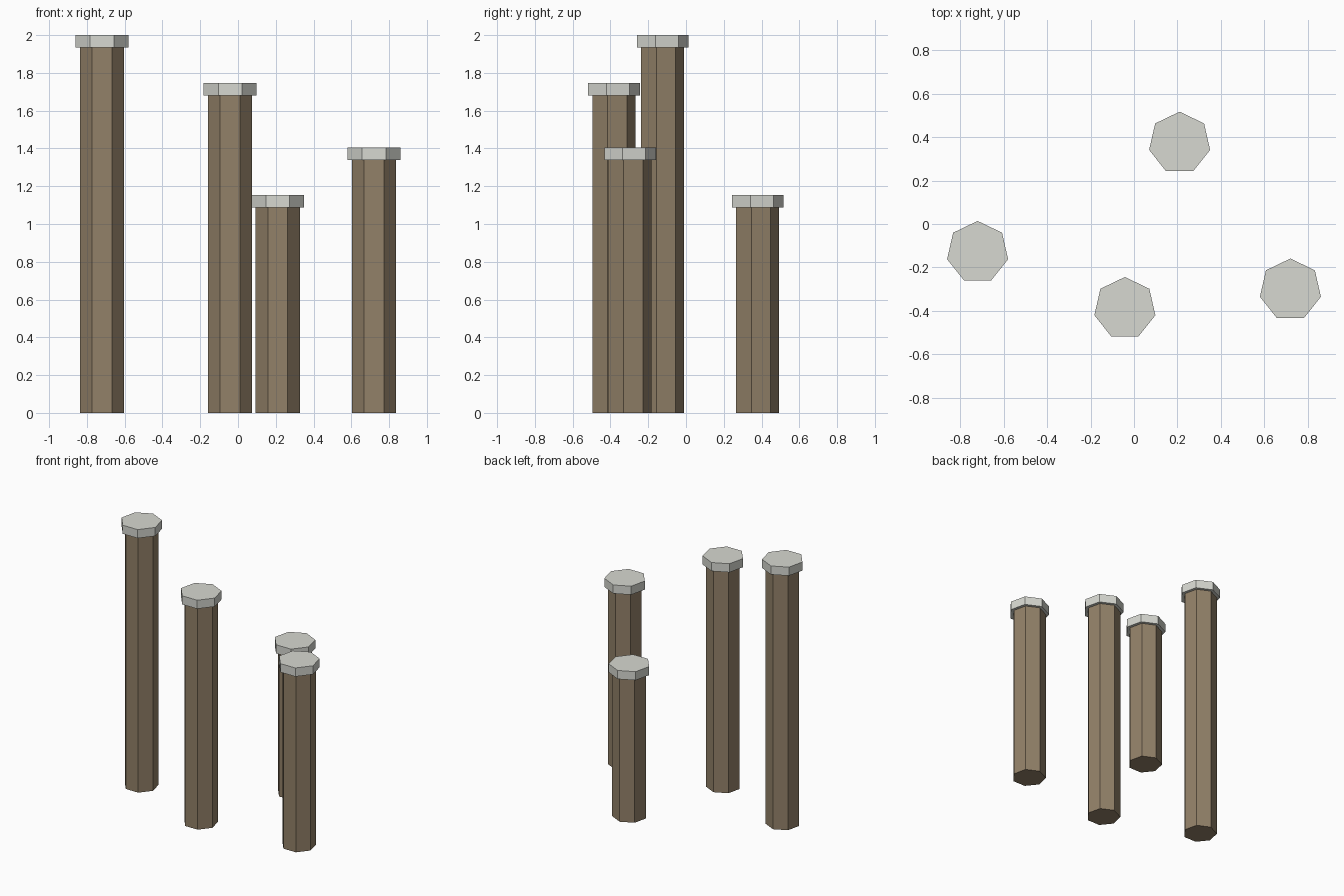
import bpy
from math import pi, sin, cos

if "Cube" in bpy.data.objects:
    bpy.data.objects.remove(bpy.data.objects["Cube"])

SIDES, POST_R, CAP_R, CAP_H = 7, 0.12, 0.144, 0.065


def material(name, rgb):
    m = bpy.data.materials.new(name)
    m.diffuse_color = (*rgb, 1)
    m.use_nodes = True
    m.node_tree.nodes["Principled BSDF"].inputs["Base Color"].default_value = m.diffuse_color
    return m


wood = material("weathered_wood", (0.29, 0.22, 0.14))
stone = material("pale_cap", (0.68, 0.69, 0.64))


def prism(name, x, y, z0, z1, r, mat):
    """Upright flat-shaded prism with one corner pointing to +y."""
    ring = [(r * sin(2 * pi * i / SIDES), r * cos(2 * pi * i / SIDES)) for i in range(SIDES)]
    verts = [(px, py, z) for z in (0, z1 - z0) for px, py in ring]
    faces = [tuple(range(SIDES)), tuple(range(2 * SIDES - 1, SIDES - 1, -1))]
    for i in range(SIDES):
        j = (i + 1) % SIDES
        faces.append((i, i + SIDES, j + SIDES, j))
    mesh = bpy.data.meshes.new(name)
    mesh.from_pydata(verts, [], faces)
    mesh.materials.append(mat)
    obj = bpy.data.objects.new(name, mesh)
    obj.location = (x, y, z0)
    bpy.context.collection.objects.link(obj)


# Four mooring posts: x, y, total height
posts = [(-0.72, -0.13, 2.0), (-0.042, -0.388, 1.746),
         (0.21, 0.373, 1.153), (0.72, -0.303, 1.405)]
for n, (x, y, h) in enumerate(posts, 1):
    prism(f"post_{n}", x, y, 0, h - CAP_H, POST_R, wood)
    prism(f"post_cap_{n}", x, y, h - CAP_H, h, CAP_R, stone)
